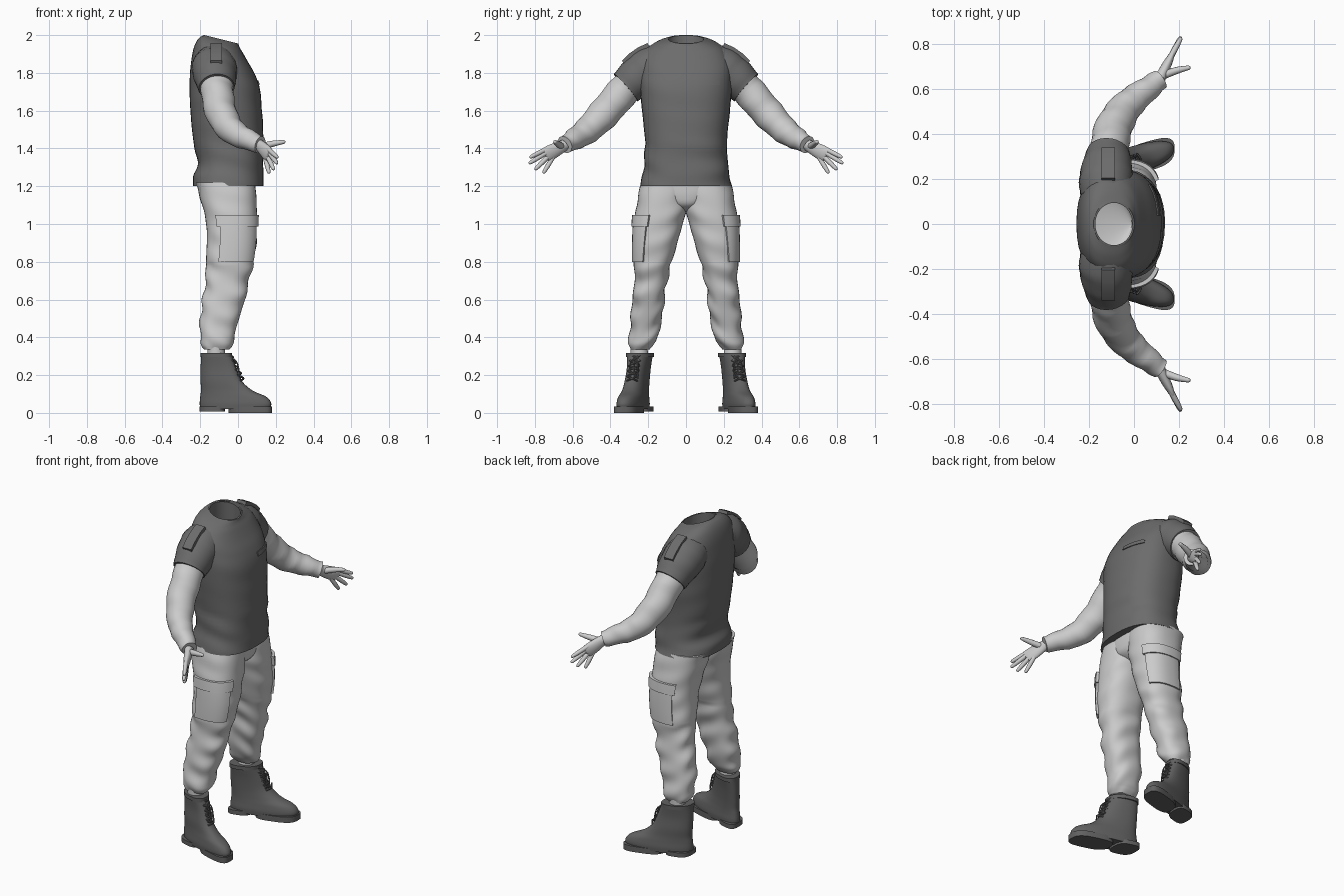
import bpy, bmesh, math
from mathutils import Vector

cube = bpy.data.objects.get("Cube")
if cube:
    bpy.data.objects.remove(cube)


def material(name, value):
    mat = bpy.data.materials.new(name)
    mat.use_nodes = True
    colour = (value, value, value, 1)
    mat.diffuse_color = colour
    mat.node_tree.nodes["Principled BSDF"].inputs["Base Color"].default_value = colour
    return mat


DARK = material("dark grey shirt", 0.15)
LIGHT = material("light grey cloth", 0.6)
LEATHER = material("boot grey", 0.12)
SEGMENTS = 36


def smooth(rows, steps=6):
    """Catmull-Rom interpolation of rows of numbers."""
    out = []
    for i in range(len(rows) - 1):
        a, b, c, d = rows[max(i - 1, 0)], rows[i], rows[i + 1], rows[min(i + 2, len(rows) - 1)]
        for k in range(steps):
            t = k / steps
            out.append([q + t / 2 * (r - p + t * (2 * p - 5 * q + 4 * r - w + t * (3 * (q - r) + w - p)))
                        for p, q, r, w in zip(a, b, c, d)])
    return out + [list(rows[-1])]


def loft(name, rings, mat, side=1, caps=(True, True)):
    """Skin closed rings of points; side -1 mirrors across the body."""
    bm = bmesh.new()
    loops = [[bm.verts.new((p[0], p[1] * side, p[2])) for p in ring] for ring in rings]
    n = len(loops[0])
    for lo, hi in zip(loops, loops[1:]):
        for i in range(n):
            bm.faces.new((lo[i], lo[(i + 1) % n], hi[(i + 1) % n], hi[i]))
    for use, loop in zip(caps, (loops[0], loops[-1])):
        if use:
            bm.faces.new(loop)
    bmesh.ops.recalc_face_normals(bm, faces=bm.faces)
    mesh = bpy.data.meshes.new(name)
    bm.to_mesh(mesh)
    bm.free()
    mesh.polygons.foreach_set("use_smooth", [True] * len(mesh.polygons))
    mesh.set_sharp_from_angle(angle=math.radians(50))
    mesh.materials.append(mat)
    obj = bpy.data.objects.new(name, mesh)
    bpy.context.collection.objects.link(obj)
    return obj


def point(row, a, power=2.4, grow=0, fold=0):
    """Point on a level superellipse; row is z, x range, y range, tilt."""
    z, x0, x1, y0, y1, tilt = row
    c, s = math.cos(a), math.sin(a)
    grow += fold * math.sin(z * 48 + 2.5 * c + 1.5 * s) * (0.6 + 0.4 * math.sin(3 * a + z * 9))
    dx = ((x1 - x0) / 2 + grow) * math.copysign(abs(c) ** (2 / power), c)
    dy = ((y1 - y0) / 2 + grow) * math.copysign(abs(s) ** (2 / power), s)
    return Vector(((x0 + x1) / 2 + dx, (y0 + y1) / 2 + dy, z + tilt * dx))


def ring(row, **kw):
    return [point(row, math.tau * i / SEGMENTS, **kw) for i in range(SEGMENTS)]


def patch(name, rows, low, high, start, end, grow, mat, side=1):
    """Raised panel that follows part of a lofted surface."""
    angles = [math.radians(start + (end - start) * i / 10) for i in range(11)]
    rings = [[point(r, a, grow=grow) for a in angles] + [point(r, a, grow=-0.01) for a in angles[::-1]]
             for r in rows if low <= r[0] <= high]
    loft(name, rings, mat, side)


def tube(name, rows, mat, side=1, fold=0, steps=6, sides=24):
    """Round tube along rows of x, y, z, radius."""
    rows = smooth(rows, steps)
    rings = []
    for i, row in enumerate(rows):
        t = Vector(rows[min(i + 1, len(rows) - 1)][:3]) - Vector(rows[max(i - 1, 0)][:3])
        u = t.cross(Vector((0.5, -0.6, 0.6))).normalized()
        v = t.cross(u).normalized()
        loop = []
        for k in range(sides):
            a = math.tau * k / sides
            r = row[3] + fold * math.sin(i * 1.1 + 2 * math.sin(a)) * (0.6 + 0.4 * math.cos(2 * a + i))
            loop.append(Vector(row[:3]) + r * (u * math.cos(a) + v * math.sin(a)))
        rings.append(loop)
    loft(name, rings, mat, side)


def bodyrow(z, x0, x1, half, tilt=0):
    return (z, x0, x1, -half, half, tilt)


# Shirt body, from hem to neck
torso = smooth([
    bodyrow(1.2, -.243, .135, .243), bodyrow(1.25, -.235, .136, .232),
    bodyrow(1.32, -.215, .132, .222), bodyrow(1.45, -.238, .135, .218),
    bodyrow(1.6, -.252, .127, .233), bodyrow(1.72, -.256, .115, .243),
    bodyrow(1.8, -.253, .09, .243, -.05), bodyrow(1.87, -.245, .055, .234, -.1),
    bodyrow(1.93, -.226, .025, .2, -.18), bodyrow(1.962, -.203, .008, .15, -.25),
    bodyrow(1.978, -.178, 0, .1, -.25)])
loft("shirt_body", [ring(r, fold=.004 if r[0] < 1.45 else .001) for r in torso], DARK, caps=(True, False))
patch("chest_pocket_flap", torso, 1.73, 1.77, 6, 42, .005, DARK)

# Collar band with inner wall, and the neck funnel below it
neck = [bodyrow(1.966, -.19, .006, .115, -.25), bodyrow(1.978, -.18, .002, .102, -.25),
        bodyrow(1.978, -.172, -.006, .094, -.25), bodyrow(1.87, -.172, -.006, .094, -.1)]
loft("collar", [ring(r, power=2) for r in neck], DARK, caps=(False, False))
apex = bodyrow(1.83, -.012, -.008, .002)
loft("neck_funnel", [ring(neck[-1], power=2), ring(apex, power=2)], LIGHT, caps=(False, True))

# Front of the hips between the legs
hips = smooth([bodyrow(1.065, -.06, .02, .02), bodyrow(1.1, -.1, .075, .09),
               bodyrow(1.15, -.13, .09, .16), bodyrow(1.22, -.14, .09, .2)])
loft("hips", [ring(r) for r in hips], LIGHT)

# Trouser leg rows: z, x range, y range, tilt
leg = smooth([
    (1.22, -.225, .09, -.01, .238, 0), (1.1, -.19, .1, -.01, .262, 0),
    (1, -.168, .1, .018, .272, 0), (.9, -.165, .097, .045, .276, 0),
    (.8, -.17, .083, .075, .276, 0), (.7, -.172, .058, .1, .272, 0),
    (.6, -.187, .038, .115, .285, 0), (.5, -.2, .005, .127, .292, 0),
    (.4, -.2, -.02, .15, .3, 0), (.36, -.192, -.03, .172, .302, 0),
    (.335, -.175, -.045, .195, .295, 0)], 8)

# Boot rows, before the toes are splayed outward
boot = smooth([
    (.02, -.2, .168, .188, .312, 0), (.05, -.203, .176, .186, .314, 0),
    (.085, -.2, .15, .19, .31, 0), (.12, -.196, .075, .194, .306, 0),
    (.17, -.198, .02, .195, .305, 0), (.24, -.198, -.01, .19, .3, 0),
    (.315, -.194, -.035, .178, .305, 0)])


def splay(points):
    return [Vector((p.x, p.y + .28 * (p.x + .12), p.z)) for p in points]


# Fingers: base and tip
fingers = {
    "index_finger": ((.17, .755, 1.388), (.21, .828, 1.352)),
    "middle_finger": ((.172, .756, 1.367), (.208, .832, 1.32)),
    "ring_finger": ((.162, .74, 1.347), (.19, .8, 1.287)),
    "little_finger": ((.148, .716, 1.334), (.165, .756, 1.268))}

for label, side in (("left_", 1), ("right_", -1)):
    # Trousers with cargo pocket and flap
    loft(label + "trouser_leg",
         [ring(r, fold=.007 if r[0] < .8 else .003) for r in leg], LIGHT, side)
    patch(label + "cargo_pocket", leg, .8, 1.04, 25, 112, .01, LIGHT, side)
    patch(label + "pocket_flap", leg, .98, 1.05, 20, 118, .017, LIGHT, side)
    tube(label + "ankle", [(-.11, .25, .4, .05), (-.115, .25, .35, .045), (-.115, .245, .29, .05)], LIGHT, side)

    # Boot, sole and heel
    loft(label + "boot", [splay(ring(r)) for r in boot], LEATHER, side)
    for part, x0, x1, low in (("boot_heel", -.204, -.07, .008), ("boot_sole", -.05, .18, 0)):
        rows = [(z, x0, x1, .184, .316, 0) for z in (low, .035)]
        loft(label + part, [splay(ring(r, power=3)) for r in rows], LEATHER, side)
    cuff = [(z, -.198, -.031, .174, .309, 0) for z in (.295, .318)]
    loft(label + "boot_cuff", [splay(ring(r)) for r in cuff], LEATHER, side)

    # Crossed laces and hanging ends
    for i in range(5):
        z = .17 + i * .028
        x = .028 - i * .014
        for d in (-1, 1):
            mid = .285 - i * .005
            tube(label + "lace", [(x - .016, mid - d * .028, z, .005), (x + .002, mid, z + .012, .005),
                                  (x - .016, mid + d * .028, z + .024, .005)], LEATHER, side, steps=3, sides=6)
    for y in (.255, .275, .295):
        tube(label + "lace_end", [(-.03, .27, .29, .004), (-.003, y, .26, .004), (.012, y, .18, .004)],
             LEATHER, side, steps=4, sides=6)

    # Short shirt sleeve and shoulder strap
    tube(label + "shirt_sleeve", [(-.125, .13, 1.835, .112), (-.125, .18, 1.825, .12), (-.12, .25, 1.78, .113),
                                  (-.113, .318, 1.722, .095)], DARK, side, .002)
    strap = [(.2, 1.951), (.25, 1.928), (.3, 1.893), (.335, 1.858)]
    loft(label + "shoulder_strap",
         [[(-.115 + dx, y + dz / 2, z + dz) for dx, dz in ((-.03, -.02), (.03, -.02), (.03, .007), (-.03, .007))]
          for y, z in strap], DARK, side)

    # Long sleeve with folds, and cuff
    tube(label + "arm_sleeve", [(-.115, .28, 1.755, .088), (-.11, .335, 1.7, .086), (-.09, .43, 1.59, .083),
                                (-.035, .52, 1.498, .071), (.04, .585, 1.453, .058), (.117, .642, 1.42, .045)],
         LIGHT, side, .004)

    # Palm, thumb and fingers
    along = Vector((.05, .1, -.055))
    wide = Vector((.025, .04, .06)).normalized()
    thick = along.cross(wide).normalized()
    palm = smooth([(0, .03, .026), (.3, .036, .023), (.7, .042, .02), (1, .041, .014), (1.08, .03, .007)])
    start = Vector((.112, .64, 1.421))
    loft(label + "palm", [[start + along * t + wide * w * math.cos(k * math.tau / 20)
                           + thick * h * math.sin(k * math.tau / 20) for k in range(20)] for t, w, h in palm],
         LIGHT, side)
    tube(label + "thumb", [(.13, .66, 1.412, .018), (.185, .68, 1.425, .016), (.225, .69, 1.432, .012),
                           (.245, .694, 1.435, .009), (.251, .695, 1.436, .002)], LIGHT, side, sides=12)
    for name, (base, tip) in fingers.items():
        a, b = Vector(base), Vector(tip)
        tube(label + name, [(*a.lerp(b, t), r) for t, r in ((-.3, .012), (.4, .0125), (.9, .009), (1, .002))],
             LIGHT, side, sides=12)
